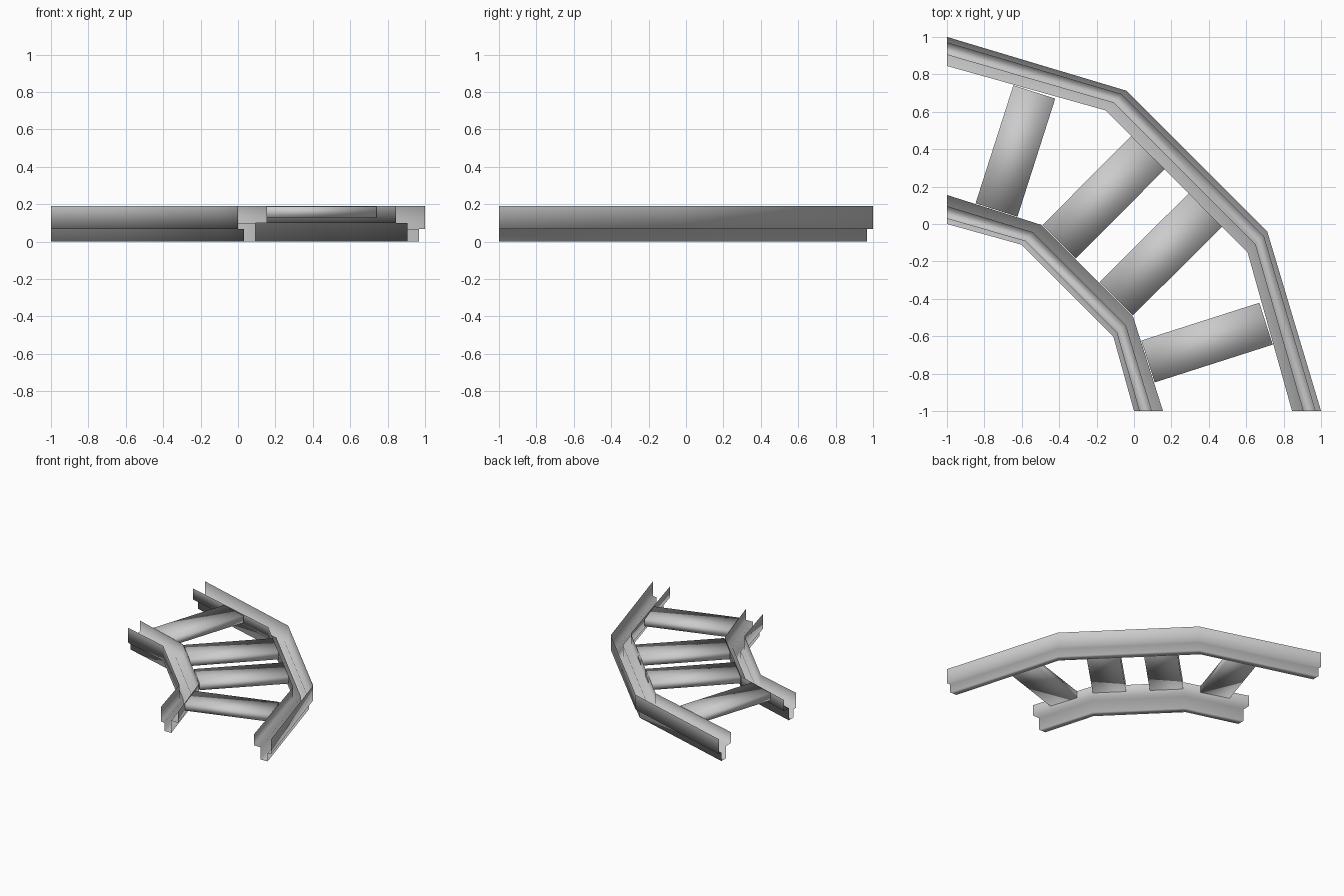
import bpy, bmesh
from mathutils import Vector

if "Cube" in bpy.data.objects:
    bpy.data.objects.remove(bpy.data.objects["Cube"])

# Rail cross-section: (fraction from outward edge to tie-side edge, height)
PROFILE = [(0, .19), (0, .068), (.2, .068), (.2, 0), (.6, 0), (.6, .10), (1, .10), (1, .19)]


def finish(name, bm):
    mesh = bpy.data.meshes.new(name)
    bm.to_mesh(mesh)
    bm.free()
    for p in mesh.polygons:
        p.use_smooth = True
    ob = bpy.data.objects.new(name, mesh)
    bpy.context.collection.objects.link(ob)
    return ob


def mirrored(points):
    # the bend is symmetric about the diagonal x = y
    return [Vector(p) for p in points] + [Vector((y, x)) for x, y in reversed(points)]


def rail(name, outward, tie_side, flip):
    bm = bmesh.new()
    rings = []
    for a, b in zip(mirrored(outward), mirrored(tie_side)):
        rings.append([bm.verts.new((*a.lerp(b, t), z)) for t, z in PROFILE])
    for r, s in zip(rings, rings[1:]):
        for i in range(len(PROFILE) - 1):
            f = bm.faces.new((r[i], r[i + 1], s[i + 1], s[i]))
            if flip:
                f.normal_flip()
    finish(name, bm)


def tie(name, start, end, width, swap):
    a, b = Vector(start), Vector(end)
    if swap:
        a, b = a.yx, b.yx
    d = (b - a).normalized()
    side = Vector((-d.y, d.x)) * width / 2
    bm = bmesh.new()
    base = bm.faces.new([bm.verts.new((*p, .13)) for p in (a - side, b - side, b + side, a + side)])
    top = bmesh.ops.extrude_face_region(bm, geom=[base], use_keep_orig=True)
    for v in top["geom"]:
        if isinstance(v, bmesh.types.BMVert):
            v.co.z = .188
    bmesh.ops.recalc_face_normals(bm, faces=bm.faces)
    finish(name, bm)


# Open channel rails
rail("outer_rail", [(-1, 1), (-.042, .713)], [(-1, .845), (-.15, .607)], True)
rail("inner_rail", [(-1, 0), (-.603, -.11)], [(-1, .155), (-.498, -.004)], False)

# Cross ties, two per half of the bend
for half, swap in (("front", False), ("back", True)):
    tie("end_tie_" + half, (.075, -.735), (.706, -.533), .235, swap)
    tie("middle_tie_" + half, (-.095, -.40), (.382, .075), .252, swap)
